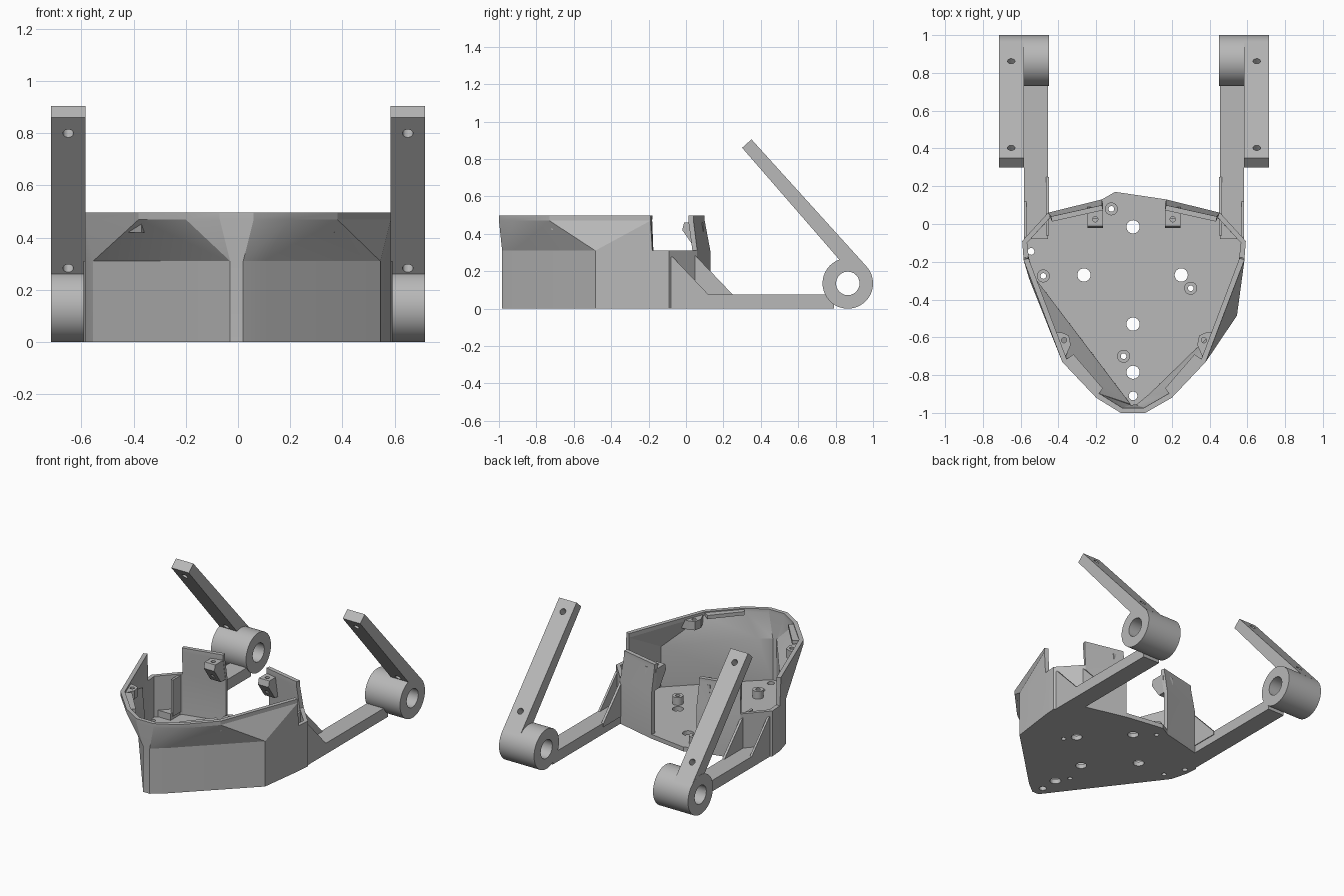
import bpy, bmesh, math
from mathutils import Vector

cube = bpy.data.objects.get("Cube")
if cube:
    bpy.data.objects.remove(cube)

grey = bpy.data.materials.new("plain_grey")
grey.use_nodes = True
colour = (0.48, 0.48, 0.48, 1)
grey.diffuse_color = colour
grey.node_tree.nodes["Principled BSDF"].inputs["Base Color"].default_value = colour


def finish(name, bm, recalc=True):
    if recalc:
        bmesh.ops.recalc_face_normals(bm, faces=bm.faces)
    mesh = bpy.data.meshes.new(name)
    bm.to_mesh(mesh)
    bm.free()
    mesh.materials.append(grey)
    ob = bpy.data.objects.new(name, mesh)
    bpy.context.collection.objects.link(ob)
    return ob


def activate(ob):
    bpy.ops.object.select_all(action='DESELECT')
    ob.select_set(True)
    bpy.context.view_layer.objects.active = ob


def smooth(ob, angle=30):
    activate(ob)
    bpy.ops.object.shade_smooth_by_angle(angle=math.radians(angle))


def apply(ob, kind, **settings):
    mod = ob.modifiers.new(kind, kind)
    for key, value in settings.items():
        setattr(mod, key, value)
    activate(ob)
    bpy.ops.object.modifier_apply(modifier=mod.name)


def prism(name, points, start, depth):
    """Extrude a closed 3D outline."""
    bm = bmesh.new()
    face = bm.faces.new([bm.verts.new(p) for p in points])
    top = bmesh.ops.extrude_face_region(bm, geom=[face])["geom"]
    bmesh.ops.translate(bm, vec=depth, verts=[v for v in top if isinstance(v, bmesh.types.BMVert)])
    bmesh.ops.translate(bm, vec=start, verts=bm.verts)
    return finish(name, bm)


def side_prism(name, profile, x0, x1, s):
    """Extrude a y-z profile across x on side s."""
    return prism(name, [(0, y, z) for y, z in profile], (s * x0, 0, 0), (s * (x1 - x0), 0, 0))


def plate(name, outline, z0, z1):
    return prism(name, [(x, y, 0) for x, y in outline], (0, 0, z0), (0, 0, z1 - z0))


def rod(name, centre, axis, radius, length, sides=32):
    bm = bmesh.new()
    bmesh.ops.create_cone(bm, cap_ends=True, segments=sides, radius1=radius, radius2=radius, depth=length)
    turn = Vector((0, 0, 1)).rotation_difference(Vector(axis)).to_matrix().to_4x4()
    bmesh.ops.transform(bm, matrix=turn, verts=bm.verts)
    bmesh.ops.translate(bm, vec=centre, verts=bm.verts)
    return finish(name, bm)


def drill(ob, holes):
    """Cut round holes given as centre, axis, radius, length."""
    for centre, axis, radius, length in holes:
        cutter = rod("cutter", centre, axis, radius, length, 24)
        cutter.hide_render = True
        apply(ob, 'BOOLEAN', object=cutter, operation='DIFFERENCE', solver='EXACT')
        bpy.data.objects.remove(cutter)


# Shell wall: lower outline and the rim above it, from one rear post to the other
lower = [(-.17, .13), (-.455, .06), (-.592, -.09), (-.585, -.18), (-.555, -.29), (-.04, -.97),
         (-.03, -.983), (.02, -.983), (.1, -.92), (.545, -.485), (.585, -.18), (.592, -.09),
         (.455, .06), (.17, .13)]
rim = [(-.17, .1), (-.44, .04), (-.592, -.09), (-.585, -.19), (-.38, -.73), (-.2, -.92),
       (-.07, -1), (.06, -1), (.2, -.92), (.38, -.73), (.585, -.19), (.592, -.09),
       (.44, .04), (.17, .1)]
bm = bmesh.new()
rows = [[bm.verts.new((x, y, z)) for x, y in ring]
        for ring, z in ((lower, 0), (lower, .31), (rim, .47), (rim, .497))]
last = len(lower) - 1
open_columns = (1, 2, last - 3, last - 2)
for r in range(3):
    for i in range(last):
        if r and i in open_columns:
            continue
        a, b, c, d = rows[r][i], rows[r][i + 1], rows[r + 1][i + 1], rows[r + 1][i]
        if r != 1:
            bm.faces.new((a, b, c, d))
        elif i > last // 2:
            bm.faces.new((a, b, c))
            bm.faces.new((a, c, d))
        else:
            bm.faces.new((a, b, d))
            bm.faces.new((b, c, d))
bmesh.ops.delete(bm, geom=[v for v in bm.verts if not v.link_faces], context='VERTS')
wall = finish("shell_wall", bm, recalc=False)
apply(wall, 'SOLIDIFY', thickness=.028, offset=-1)
smooth(wall, 20)

# Floor plate with its round holes
floor = plate("floor_plate", lower + [(.05, .148), (-.1, .17)], 0, .03)
studs = [(-.12, .08), (-.48, -.275), (.3, -.34), (-.055, -.7)]
floor_holes = [(-.005, -.015), (-.265, -.27), (.25, -.27), (-.005, -.53), (-.005, -.785)]
up = (0, 0, 1)
drill(floor, [((x, y, 0), up, .035, .2) for x, y in floor_holes]
      + [((-.005, -.91, 0), up, .023, .2), ((-.545, -.145, 0), up, .018, .2)]
      + [((x, y, 0), up, .015, .2) for x, y in studs])

# Standoffs on the floor
for x, y in studs:
    stud = rod("standoff", (x, y, .055), up, .034, .055)
    drill(stud, [((x, y, .05), up, .015, .2)])
    smooth(stud)

for s, side in ((1, "left"), (-1, "right")):
    # Screw tabs under the front rim
    tab = plate(side + "_front_tab", [(s * x, y) for x, y in
                ((.44, -.57), (.37, -.72), (.335, -.64), (.345, -.59), (.38, -.575))], .42, .48)
    drill(tab, [((s * .37, -.615, .45), up, .014, .2)])

    # Narrow ledge inside the front rim
    plate(side + "_rim_ledge", [(s * x, y) for x, y in
          ((.37, -.725), (.195, -.91), (.165, -.87), (.32, -.69))], .465, .49)

    # Sloped screw tabs on the rear posts
    tab = side_prism(side + "_rear_tab", [(-.01, .46), (-.02, .42), (.05, .32), (.1, .32), (.09, .46)],
                     .165, .245, s)
    drill(tab, [((s * .205, .025, .45), up, .014, .2)])

    # Rear arm beam and its two gussets
    side_prism(side + "_arm_beam", [(-.08, 0), (.79, 0), (.79, .075), (-.08, .075)], .455, .582, s)
    side_prism(side + "_outer_gusset", [(-.09, .05), (.14, .05), (.12, .075), (-.07, .275), (-.09, .275)],
               .568, .582, s)
    side_prism(side + "_inner_gusset", [(.03, .05), (.25, .05), (.25, .075), (.035, .3), (-.06, .3), (-.06, .05)],
               .45, .466, s)

    # Bored hub at the end of the arm
    hub = rod(side + "_hub", (s * .583, .865, .135), (1, 0, 0), .135, .265, 64)
    drill(hub, [((s * .583, .865, .135), (1, 0, 0), .063, .6)])
    smooth(hub)

    # Raised flat bar with two screw holes
    bar = side_prism(side + "_raised_bar", [(.3, .86), (.35, .905), (.964, .227), (.83, .25)], .583, .715, s)
    drill(bar, [((s * .65, y, z), (0, .73, .68), .02, .4) for y, z in ((.375, .82), (.83, .31))])
